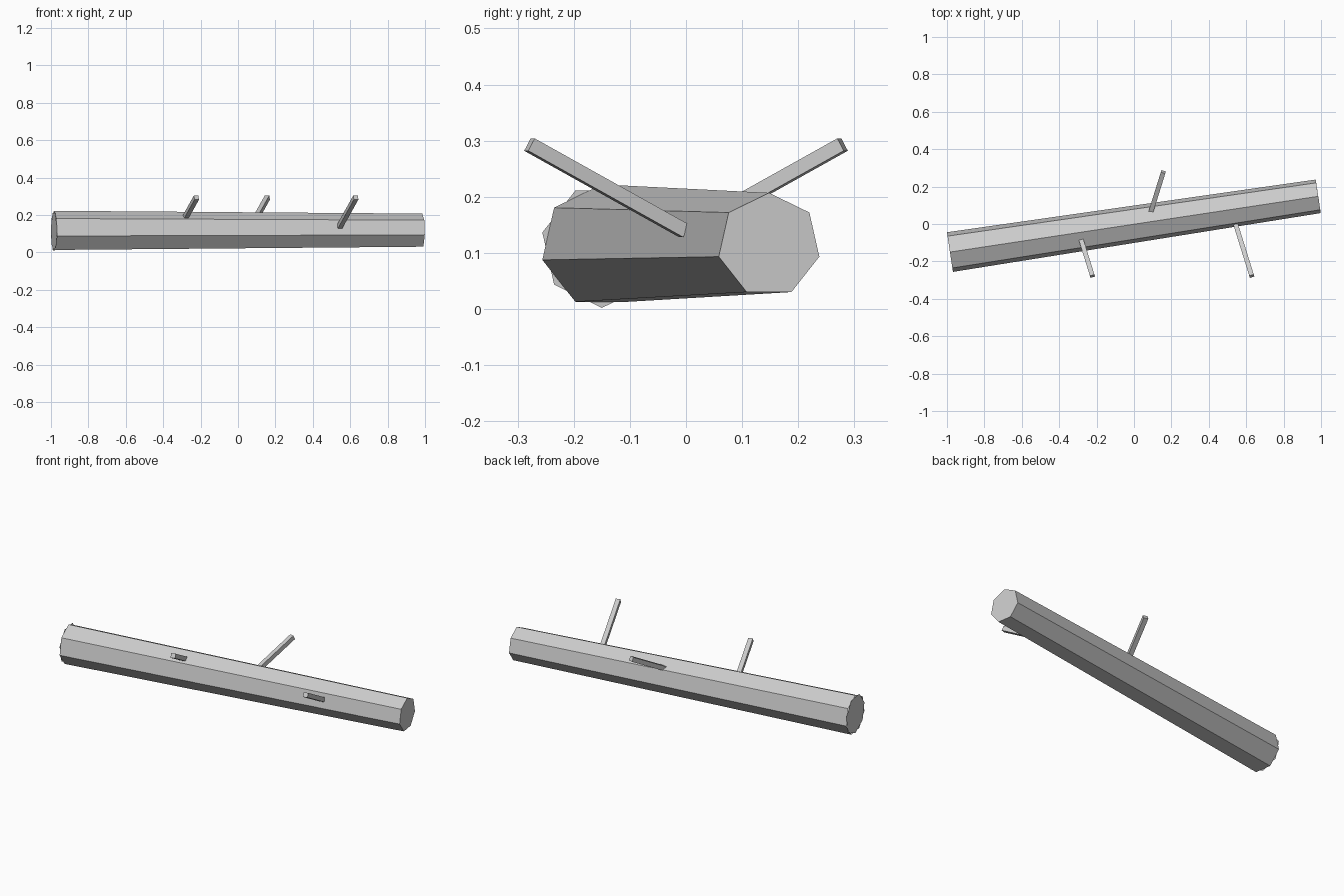
import bpy, bmesh, math
from mathutils import Vector

cube = bpy.data.objects.get("Cube")
if cube:
    bpy.data.objects.remove(cube, do_unlink=True)

grey = bpy.data.materials.new("plain_grey")
grey.use_nodes = True
GREY = (0.6, 0.6, 0.6, 1)
grey.diffuse_color = GREY
grey.node_tree.nodes["Principled BSDF"].inputs["Base Color"].default_value = GREY

UP = Vector((0, 0, 1))
SIDES = 7


def finish(name, bm):
    mesh = bpy.data.meshes.new(name)
    bm.to_mesh(mesh)
    bm.free()
    mesh.materials.append(grey)
    obj = bpy.data.objects.new(name, mesh)
    bpy.context.collection.objects.link(obj)
    return obj


def ring(bm, centre, axis, radius, point_up=True):
    """Seven-sided ring around the axis, with a corner at the top or bottom."""
    side = axis.cross(UP).normalized()
    top = side.cross(axis).normalized() * (1 if point_up else -1)
    angles = [math.tau * i / SIDES for i in range(SIDES)]
    return [bm.verts.new(centre + radius * (math.cos(a) * top + math.sin(a) * side))
            for a in angles]


# Tapered log trunk with its narrow end closed
thick_end = Vector((-0.984, -0.15, 0.112))
thin_end = Vector((0.985, 0.148, 0.114))
axis = (thin_end - thick_end).normalized()
bm = bmesh.new()
a = ring(bm, thick_end, axis, 0.11)
b = ring(bm, thin_end, axis, 0.093)
for i in range(SIDES):
    j = (i + 1) % SIDES
    bm.faces.new((a[i], a[j], b[j], b[i]))
bm.faces.new(b)
bmesh.ops.recalc_face_normals(bm, faces=bm.faces)
finish("log_trunk", bm)

# Flat cut end, turned so that its corners stick out past the trunk
bm = bmesh.new()
cap = bm.faces.new(ring(bm, thick_end, axis, 0.11, point_up=False))
cap.normal_update()
if cap.normal.dot(axis) > 0:
    cap.normal_flip()
finish("cut_end", bm)


# Square branch stubs rising from the trunk
def branch(name, tip_x, facing):
    tip = Vector((tip_x, 0.279 * facing, 0.293))
    base = tip - Vector((0.086, 0.276 * facing, 0.154))
    d = (tip - base).normalized()
    side = d.cross(UP).normalized()
    up = side.cross(d)
    bm = bmesh.new()
    bmesh.ops.create_cube(bm, size=1)
    for v in bm.verts:
        x, y, z = v.co
        v.co = (base + tip) / 2 + d * x * (tip - base).length + side * y * 0.025 + up * z * 0.025
    bmesh.ops.recalc_face_normals(bm, faces=bm.faces)
    finish(name, bm)


branch("front_left_branch", 0.63, -1)
branch("front_right_branch", -0.222, -1)
branch("back_branch", 0.157, 1)
